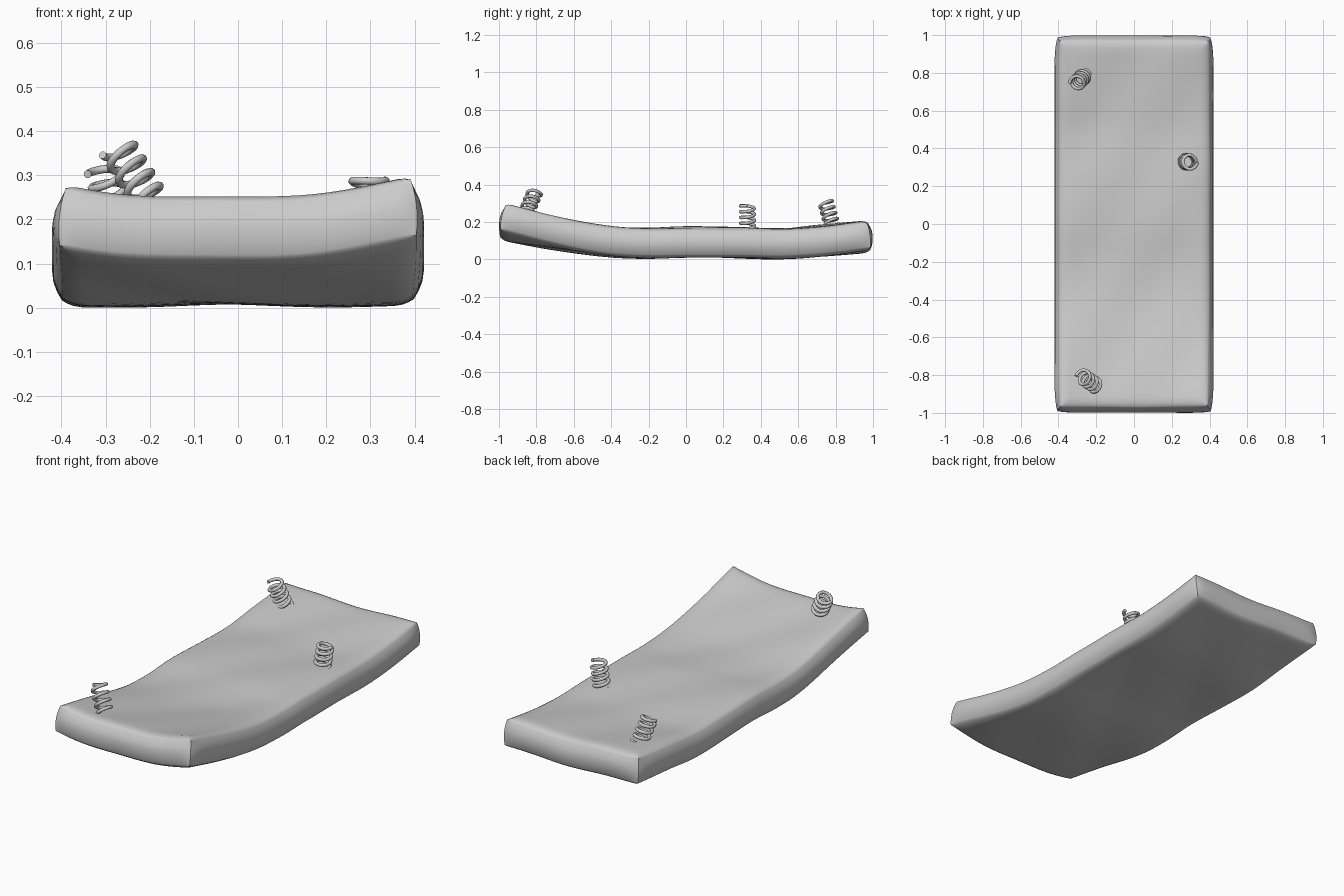
import bpy, bmesh, math
from mathutils import Vector

if "Cube" in bpy.data.objects:
    bpy.data.objects.remove(bpy.data.objects["Cube"])

# Centre-line height and sideways curl of the mattress along y: (y, height, curl, twist)
PROFILE = [(-1.0, .182, .040, .010), (-.7, .132, .024, .004), (-.4, .094, .004, 0),
           (-.2, .088, -.003, 0), (0, .096, -.004, 0), (.25, .093, -.004, 0),
           (.5, .085, -.002, 0), (.7, .096, .005, -.003), (1.0, .121, .015, -.003)]
HALF = .08


def sample(y):
    """Smooth interpolation of the profile."""
    n = len(PROFILE)
    y = max(-1, min(1, y))
    i = 0
    while i < n - 2 and y > PROFILE[i + 1][0]:
        i += 1
    a, b = PROFILE[i], PROFILE[i + 1]
    h = b[0] - a[0]
    t = (y - a[0]) / h

    def slope(k, c):
        lo, hi = PROFILE[max(k - 1, 0)], PROFILE[min(k + 1, n - 1)]
        return (hi[c] - lo[c]) / (hi[0] - lo[0])
    return [(2*t**3 - 3*t*t + 1) * a[c] + (t**3 - 2*t*t + t) * h * slope(i, c)
            + (3*t*t - 2*t**3) * b[c] + (t**3 - t*t) * h * slope(i + 1, c) for c in (1, 2, 3)]


def mid(x, y):
    z, curl, twist = sample(y)
    q = x / .4
    return z + curl * min(q * q, 1.1) + twist * q + .003 * math.sin(14 * x - 9 * y)


def mattress_point(u, v, w):
    """Map a unit lattice point to the sagging, bulging slab."""
    bulge = 1 - w * w
    x = u * (.397 + .024 * bulge * (1 - .7 * abs(v) ** 24))
    y = v * (.978 + .020 * bulge * (1 - .7 * abs(u) ** 14))
    d = min(.397 * (1 - abs(u)), .978 * (1 - abs(v)))
    drop = .014 * max(0, 1 - d / .045) ** 2
    e = .01
    n = Vector((-(mid(x + e, y) - mid(x - e, y)) / (2 * e) * .5,
                -(mid(x, y + e) - mid(x, y - e)) / (2 * e), 1)).normalized()
    return Vector((x, y, mid(x, y))) + n * w * (HALF - drop)


def steps(count, half):
    """Even lattice steps with extra rows close to both rims."""
    rim = [1, 1 - .012 / half, 1 - .025 / half, 1 - .045 / half]
    r = rim[-1]
    inner = [-r + 2 * r * i / count for i in range(1, count)]
    return [-a for a in rim] + inner + rim[::-1]


# Mattress: closed shell of a lattice
us, vs = steps(20, .397), steps(48, .978)
ws = [math.sin(math.pi / 2 * (-1 + i / 4)) for i in range(9)]
axes = (us, vs, ws)
bm = bmesh.new()
cache = {}


def vert(key):
    if key not in cache:
        cache[key] = bm.verts.new(mattress_point(*(axes[c][key[c]] for c in range(3))))
    return cache[key]


for axis in range(3):
    a, b = [c for c in range(3) if c != axis]
    for end in (0, len(axes[axis]) - 1):
        for i in range(len(axes[a]) - 1):
            for j in range(len(axes[b]) - 1):
                quad = []
                for di, dj in ((0, 0), (1, 0), (1, 1), (0, 1)):
                    key = [0, 0, 0]
                    key[axis], key[a], key[b] = end, i + di, j + dj
                    quad.append(vert(tuple(key)))
                bm.faces.new(quad)
bmesh.ops.recalc_face_normals(bm, faces=bm.faces[:])
low = min(v.co.z for v in bm.verts)
bmesh.ops.translate(bm, verts=bm.verts[:], vec=(0, 0, -low))
mesh = bpy.data.meshes.new("mattress")
bm.to_mesh(mesh)
bm.free()
mattress = bpy.data.objects.new("mattress", mesh)
bpy.context.collection.objects.link(mattress)
bpy.context.view_layer.objects.active = mattress
mattress.select_set(True)
bpy.ops.object.shade_smooth_by_angle(angle=math.radians(45))


# Springs poking out of the top
def spring(name, base, top, turns, phase, radius=.037, wire=.009):
    base, top = Vector(base), Vector(top)
    axis = (top - base).normalized()
    side = axis.cross(Vector((0, 1, 0))).normalized() * -1
    other = axis.cross(side)
    curve = bpy.data.curves.new(name, 'CURVE')
    curve.dimensions = '3D'
    curve.bevel_depth = wire
    curve.bevel_resolution = 2
    curve.use_fill_caps = True
    n = int(turns * 20)
    line = curve.splines.new('POLY')
    line.points.add(n)
    for i, p in enumerate(line.points):
        t = i / n
        a = phase - 2 * math.pi * turns * (1 - t)
        p.co = (*(base.lerp(top, t) + radius * (math.cos(a) * side + math.sin(a) * other)), 1)
    line.use_smooth = True
    obj = bpy.data.objects.new(name, curve)
    bpy.context.collection.objects.link(obj)


spring("front_spring", (-.195, -.86, .235), (-.275, -.805, .365), 4.2, math.pi)
spring("back_spring", (-.265, .785, .17), (-.305, .745, .312), 4.5, math.pi)
spring("right_spring", (.272, .33, .155), (.298, .328, .295), 4.5, 0)
